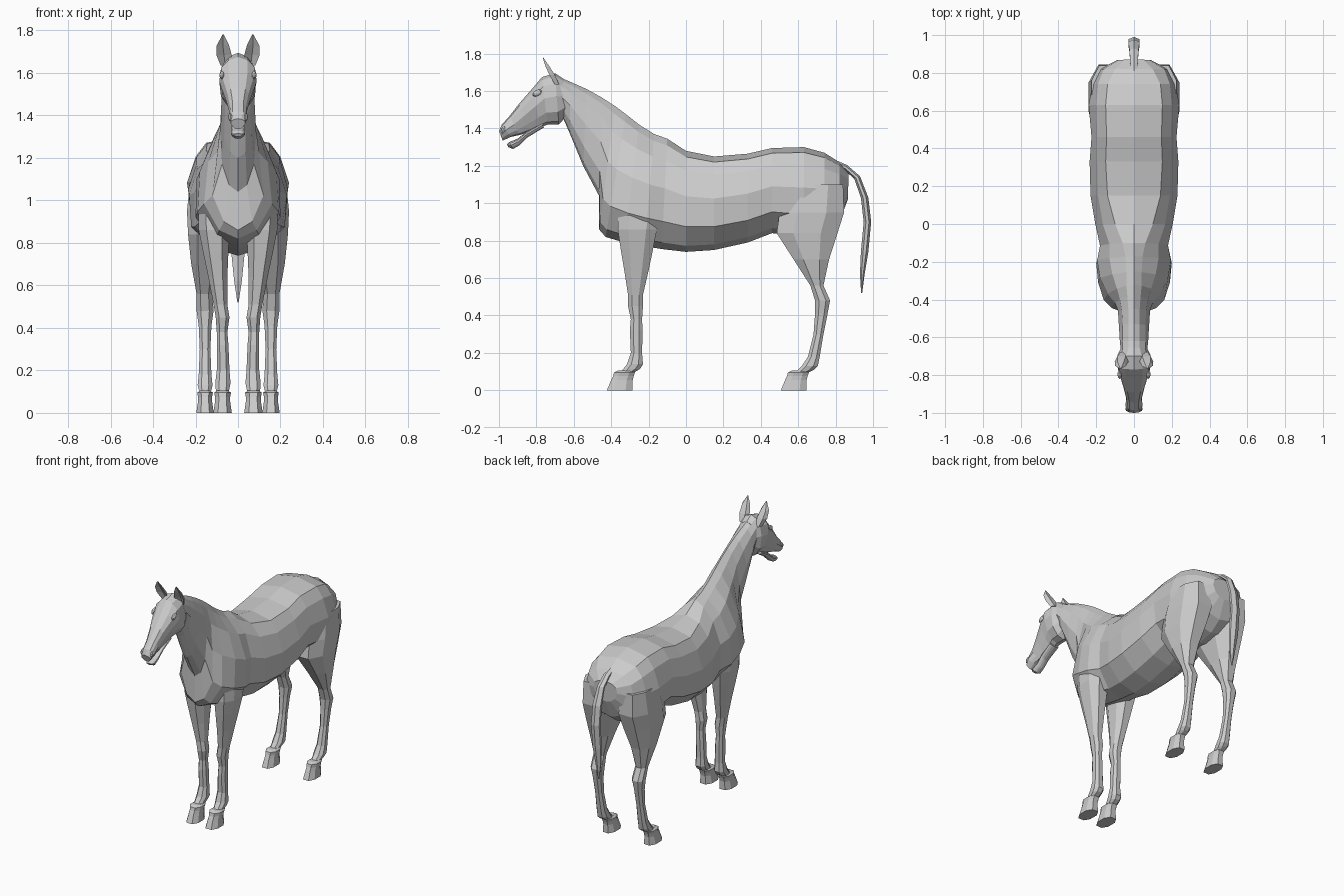
import bpy, bmesh, math
from mathutils import Vector

coat = bpy.data.materials.new("grey_coat")
coat.diffuse_color = (0.6, 0.6, 0.6, 1)


def loft(name, rings):
    """Skin a list of equal-sized point rings and close both ends."""
    bm = bmesh.new()
    loops = [[bm.verts.new(p) for p in ring] for ring in rings]
    n = len(loops[0])
    for a, b in zip(loops, loops[1:]):
        for i in range(n):
            j = (i + 1) % n
            bm.faces.new((a[i], a[j], b[j], b[i]))
    bm.faces.new(loops[0])
    bm.faces.new(loops[-1])
    bmesh.ops.recalc_face_normals(bm, faces=bm.faces)
    me = bpy.data.meshes.new(name)
    bm.to_mesh(me)
    bm.free()
    me.materials.append(coat)
    ob = bpy.data.objects.new(name, me)
    bpy.context.collection.objects.link(ob)
    return ob


def slice_ring(ty, tz, by, bz, tw, wu, wm, wl):
    """Symmetric 12-point cross-section between a top and a bottom point."""
    top, bot = Vector((0, ty, tz)), Vector((0, by, bz))
    side = [(0.06, tw), (0.2, wu), (0.45, wm), (0.75, wl), (0.94, wl * 0.55)]
    right = [top.lerp(bot, t) + Vector((w, 0, 0)) for t, w in side]
    left = [top.lerp(bot, t) - Vector((w, 0, 0)) for t, w in reversed(side)]
    return [top] + right + [bot] + left


def limb_ring(s, z, y0, y1, x0, x1):
    """Horizontal octagon between the given limits, on side s."""
    cx, cy, hx, hy = (x0 + x1) / 2, (y0 + y1) / 2, (x1 - x0) / 2, (y1 - y0) / 2
    pts = [(1, .45), (.5, 1), (-.5, 1), (-1, .45), (-1, -.45), (-.5, -1), (.5, -1), (1, -.45)]
    return [(s * (cx + u * hx), cy + v * hy, z) for u, v in pts]


# Trunk: top y, z, bottom y, z, then half widths from back to belly
trunk = [
    (.87, 1.16, .865, 1.02, .05, .08, .09, .07),
    (.82, 1.22, .82, .90, .10, .16, .18, .16),
    (.74, 1.27, .74, .84, .14, .19, .22, .20),
    (.63, 1.30, .63, .82, .15, .20, .24, .22),
    (.46, 1.295, .46, .84, .145, .195, .225, .21),
    (.33, 1.265, .33, .79, .15, .195, .235, .22),
    (.15, 1.25, .15, .75, .14, .19, .23, .22),
    (.00, 1.28, .00, .74, .10, .165, .205, .205),
    (-.10, 1.345, -.13, .755, .06, .13, .18, .175),
    (-.17, 1.37, -.22, .77, .045, .13, .195, .20),
    (-.25, 1.42, -.33, .79, .04, .115, .18, .19),
]
# Chest and neck carry on from the shoulders
neck = [
    (-.32, 1.475, -.43, .82, .04, .09, .14, .16),
    (-.38, 1.52, -.465, .86, .035, .075, .10, .12),
    (-.45, 1.565, -.465, 1.04, .03, .065, .085, .075),
    (-.53, 1.61, -.55, 1.20, .03, .06, .08, .065),
    (-.62, 1.65, -.62, 1.37, .03, .06, .075, .06),
    (-.68, 1.675, -.655, 1.45, .03, .06, .07, .05),
]
loft("body_and_neck", [slice_ring(*r) for r in trunk + neck])

# Head from poll to upper lip
head = [
    (-.655, 1.665, -.645, 1.46, .03, .05, .065, .06),
    (-.70, 1.695, -.68, 1.42, .04, .07, .086, .08),
    (-.77, 1.675, -.74, 1.42, .045, .08, .088, .07),
    (-.82, 1.615, -.78, 1.405, .045, .072, .075, .05),
    (-.89, 1.535, -.84, 1.38, .035, .05, .055, .035),
    (-.945, 1.465, -.89, 1.365, .025, .038, .042, .03),
    (-.985, 1.42, -.935, 1.355, .025, .035, .045, .035),
    (-1.0, 1.385, -.98, 1.335, .015, .03, .035, .025),
]
loft("head", [slice_ring(*r) for r in head])

# Lower jaw, held slightly open
jaw = [
    (-.77, 1.43, -.76, 1.405, .02, .03, .035, .03),
    (-.85, 1.385, -.85, 1.35, .02, .03, .032, .025),
    (-.90, 1.345, -.89, 1.31, .02, .028, .03, .024),
    (-.945, 1.327, -.925, 1.29, .02, .03, .033, .025),
    (-.958, 1.315, -.95, 1.30, .01, .018, .02, .015),
]
loft("lower_jaw", [slice_ring(*r) for r in jaw])

# Tail: top edge and under edge of each slice, then half width
tail = [
    (.79, 1.235, .80, 1.20, .018), (.86, 1.205, .85, 1.175, .02),
    (.93, 1.145, .90, 1.13, .024), (.975, 1.03, .935, 1.03, .03),
    (.99, .90, .95, .90, .03), (.975, .74, .935, .74, .03),
    (.955, .62, .93, .62, .018), (.942, .52, .936, .52, .003),
]
rings = []
for ty, tz, by, bz, w in tail:
    a, b = Vector((0, ty, tz)), Vector((0, by, bz))
    rings.append([a] + [a.lerp(b, t) + Vector((w * k, 0, 0))
                        for t, k in ((.3, 1), (.7, 1), (1, 0), (.7, -1), (.3, -1))])
loft("tail", rings)

# Legs: z, front y, back y, inner x, outer x
front_leg = [
    (1.02, -.36, -.12, .06, .185), (.86, -.365, -.155, .04, .185),
    (.76, -.35, -.175, .045, .165), (.64, -.33, -.20, .05, .14),
    (.51, -.31, -.23, .05, .115), (.45, -.31, -.23, .04, .105),
    (.38, -.295, -.235, .05, .10), (.32, -.30, -.232, .045, .10),
    (.20, -.295, -.235, .04, .10), (.14, -.315, -.23, .035, .107),
    (.115, -.335, -.245, .04, .105), (.09, -.355, -.285, .045, .10),
]
hind_leg = [
    (1.10, .55, .84, .06, .225), (.95, .50, .845, .03, .24),
    (.84, .485, .81, .05, .235), (.70, .575, .765, .09, .22),
    (.56, .665, .735, .12, .195), (.48, .69, .77, .115, .195),
    (.41, .69, .757, .125, .185), (.30, .682, .735, .13, .18),
    (.18, .652, .715, .125, .185), (.13, .62, .705, .12, .19),
    (.11, .60, .685, .125, .185), (.09, .575, .645, .13, .18),
]
# Hoof: z, then front, back and sideways offsets from the pastern
hoof = [
    (.105, -.01, .01, -.002), (.095, -.03, .012, .012), (.075, -.035, .005, .008),
    (.055, -.045, 0, .008), (.0, -.068, 0, .016),
]
for s, side in ((1, "right"), (-1, "left")):
    for part, rows in (("front", front_leg), ("hind", hind_leg)):
        loft(f"{side}_{part}_leg", [limb_ring(s, *r) for r in rows])
        _, y0, y1, x0, x1 = rows[-1]
        loft(f"{side}_{part}_hoof",
             [limb_ring(s, z, y0 + a, y1 + b, x0 - w, x1 + w) for z, a, b, w in hoof])

    # Ear: flattened leaf with a hollow front
    ear = [(.06, -.69, 1.635, .022, .02), (.066, -.715, 1.685, .036, .024),
           (.071, -.74, 1.73, .029, .018), (.07, -.765, 1.78, .003, .002)]
    loft(f"{side}_ear", [[(s * (x + u * hx), y + v * hy, z) for u, v in
                          ((1, -.6), (.6, .6), (-.6, .6), (-1, -.6), (0, .2))]
                         for x, y, z, hx, hy in ear])

    # Eye and nostril: small faceted bulges
    for part, pos, size, tilt in (("eye", (.076, -.795, 1.59), (.012, .028, .016), .5),
                                  ("nostril", (.036, -.978, 1.392), (.01, .012, .02), -.4)):
        bpy.ops.mesh.primitive_uv_sphere_add(segments=8, ring_count=6, radius=1,
                                             location=(s * pos[0], pos[1], pos[2]),
                                             rotation=(tilt, 0, 0))
        ob = bpy.context.object
        ob.name = f"{side}_{part}"
        ob.scale = size
        ob.data.materials.append(coat)
